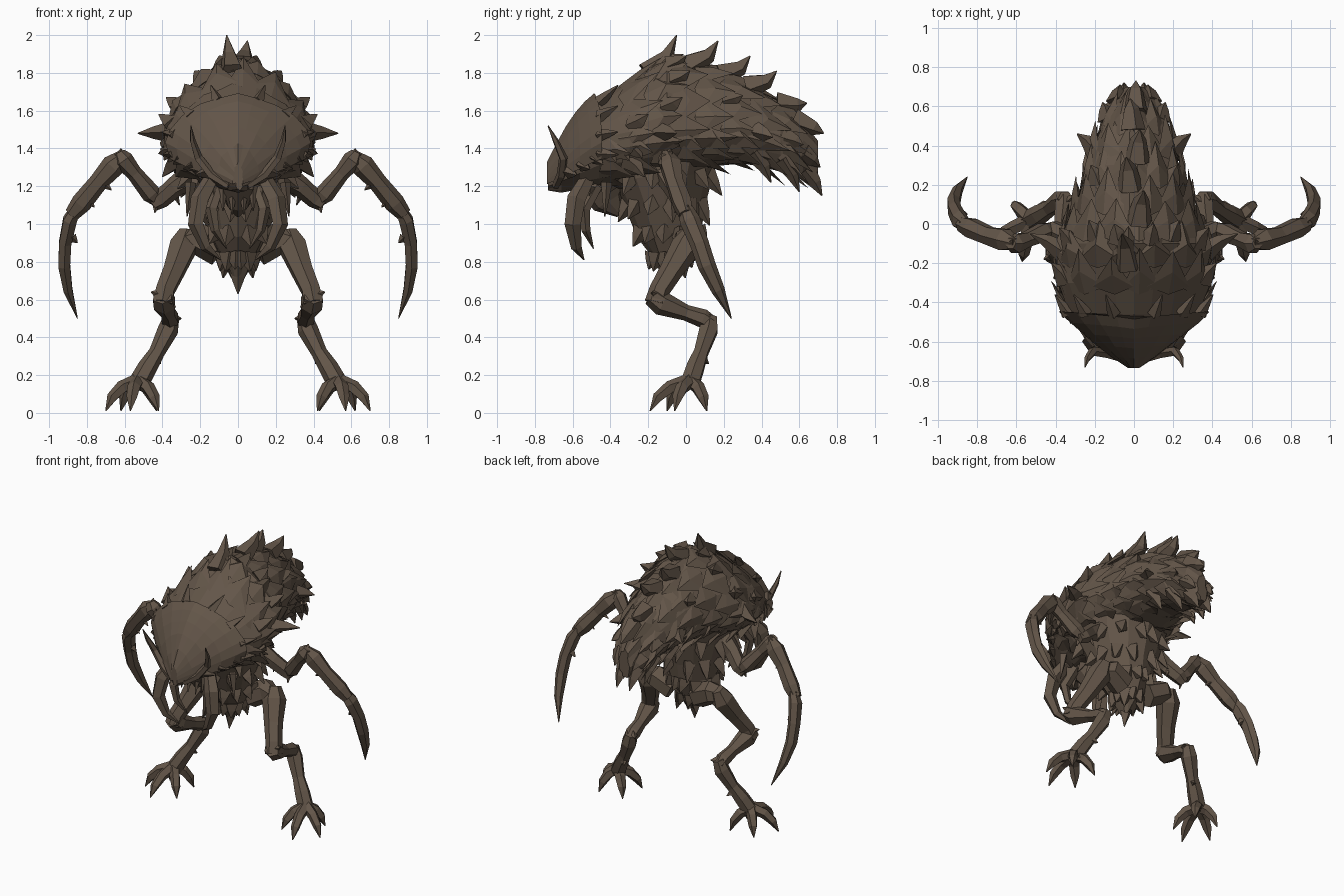
import bpy
import bmesh
import random
from math import sin, cos, pi, radians
from mathutils import Vector

random.seed(4)
if "Cube" in bpy.data.objects:
    bpy.data.objects.remove(bpy.data.objects["Cube"], do_unlink=True)

chitin = bpy.data.materials.new("brown_chitin")
colour = (0.125, 0.092, 0.066, 1)
chitin.diffuse_color = colour
chitin.use_nodes = True
shader = next(n for n in chitin.node_tree.nodes if n.type == "BSDF_PRINCIPLED")
shader.inputs["Base Color"].default_value = colour
shader.inputs["Roughness"].default_value = 0.8


def finish(bm, name, mirror=False):
    """Turn a bmesh into a flat shaded object, optionally mirrored in x."""
    bmesh.ops.recalc_face_normals(bm, faces=bm.faces)
    mesh = bpy.data.meshes.new(name)
    bm.to_mesh(mesh)
    bm.free()
    mesh.materials.append(chitin)
    obj = bpy.data.objects.new(name, mesh)
    bpy.context.collection.objects.link(obj)
    if mirror:
        obj.modifiers.new("mirror", "MIRROR").use_mirror_merge = False


def skin(bm, rings):
    """Bridge rings of points and close both ends."""
    rows = [[bm.verts.new(p) for p in ring] for ring in rings]
    for a, b in zip(rows, rows[1:]):
        for i in range(len(a)):
            j = (i + 1) % len(a)
            bm.faces.new((a[i], a[j], b[j], b[i]))
    bm.faces.new(rows[0][::-1])
    bm.faces.new(rows[-1])


def tube(bm, points, radii, sides=6, flat=1.0):
    """Tapered limb through points; flat squeezes it along the least used axis."""
    points = [Vector(p) for p in points]
    span = points[-1] - points[0]
    ref = Vector((0, 0, 0))
    ref[min(range(3), key=lambda k: abs(span[k]))] = 1
    rings = []
    for i, (p, r) in enumerate(zip(points, radii)):
        t = (points[min(i + 1, len(points) - 1)] - points[max(i - 1, 0)]).normalized()
        u = t.cross(ref).normalized()
        v = t.cross(u)
        rings.append([p + r * (u * cos(2 * pi * k / sides) + v * flat * sin(2 * pi * k / sides))
                      for k in range(sides)])
    skin(bm, rings)


def spike(bm, base, tip, r, bend=(0, 0, 0), sides=4):
    base, tip = Vector(base), Vector(tip)
    mid = base.lerp(tip, 0.5) + Vector(bend)
    tube(bm, (base, mid, tip), (r, r * 0.6, 0.003), sides)


# Hull stations: y, half width, bottom, widest height, top
HULL = [(-.73, .02, 1.18, 1.23, 1.31), (-.66, .12, 1.17, 1.29, 1.45),
        (-.56, .23, 1.18, 1.36, 1.58), (-.46, .33, 1.19, 1.43, 1.65),
        (-.30, .39, 1.22, 1.45, 1.77), (-.10, .385, 1.25, 1.48, 1.88),
        (.10, .30, 1.30, 1.49, 1.84), (.30, .24, 1.32, 1.50, 1.76),
        (.50, .17, 1.28, 1.45, 1.64), (.62, .11, 1.23, 1.39, 1.53),
        (.70, .04, 1.23, 1.33, 1.43)]


def hull(y, angle, lift=0.0):
    """Point on the hull, arched like a tent above; angle runs from the top towards +x."""
    q = min(max(y, HULL[0][0]), HULL[-1][0])
    for a, b in zip(HULL, HULL[1:]):
        if q <= b[0]:
            break
    f = (q - a[0]) / (b[0] - a[0])
    w, low, mid, top = (a[k] + (b[k] - a[k]) * f for k in range(1, 5))
    s, c = sin(angle), cos(angle)
    power = 1.25 if c > 0 else 1
    x = w * abs(s) ** power * (1 if s > 0 else -1)
    z = mid + (c ** power * (top - mid) if c > 0 else c * (mid - low))
    return Vector((x, y, z)) + lift * Vector((s, 0, c))


def scale(bm, y, angle, half, length, lift, drop=0.0):
    """Pointed armour plate that overlaps the hull behind it."""
    pts = [hull(y - 0.04, angle, .005), hull(y, angle - half), hull(y, angle + half),
           hull(y + length * 0.4, angle, lift * 0.8), hull(y + length, angle, lift)]
    pts[4].z -= drop
    f, l, r, crown, tip = (bm.verts.new(p) for p in pts)
    for face in ((f, l, crown), (f, crown, r), (l, tip, crown), (r, crown, tip),
                 (f, r, l), (l, r, tip)):
        bm.faces.new(face)


# Main body
bm = bmesh.new()
N = 18
skin(bm, [[hull(s[0], 2 * pi * k / N, random.uniform(-.012, .012)) for k in range(N)]
          for s in HULL])
finish(bm, "body_hull")

# Broad overlapping back scales, in staggered rows
bm = bmesh.new()
for row in range(7):
    y = -.32 + row * 0.135
    count = 8 if row < 5 else 6
    for k in range(count):
        angle = radians(-100 + 200 * (k + 0.5 * (row % 2)) / (count - 0.5))
        scale(bm, y, angle, radians(150 / count), random.uniform(.15, .21),
              random.uniform(.02, .045))
finish(bm, "back_scales")

# Hanging scales along the lower flanks and tail
bm = bmesh.new()
for row in range(8):
    y = -.42 + row * 0.135
    for angle in (100, 128, 156):
        scale(bm, y, radians(angle), radians(20), random.uniform(.1, .15),
              random.uniform(.02, .045), random.uniform(.02, .06))
finish(bm, "flank_scales", True)

# Head shield: raised shell with a keel and an overhanging rear rim
bm = bmesh.new()
outer, inner = [], []
for i in range(6):
    y = -.735 + i * 0.05
    outer.append([hull(y + .04 * abs(sin(a)) * i / 5, a,
                       .008 + .008 * i + (.012 if k == 6 else random.uniform(-.006, .006)))
                  for k in range(13) for a in [radians(-108 + 18 * k)]])
    inner.append([hull(y, radians(108 - 18 * k), -.03) for k in range(13)])
skin(bm, [o + n for o, n in zip(outer, inner)])
finish(bm, "head_shield")

# Ragged teeth around the shield rim
bm = bmesh.new()
for k in range(4):
    a = radians(22 + 27 * k)
    spike(bm, hull(-.46, a, .015), hull(-.36, a + .05, .045), .035)
for k in range(6):
    y = -.62 + k * 0.07
    spike(bm, hull(y, 1.85), hull(y + .04, 2.0, .04), .04)
finish(bm, "shield_spikes", True)

# Dorsal spikes that lean backwards
bm = bmesh.new()
tips = [(-.05, 2.0), (.17, 1.97), (.34, 1.89), (.48, 1.81), (.64, 1.64), (.73, 1.48)]
for i, (y, z) in enumerate(tips):
    x = (-.06 if i % 2 == 0 else .06) * (1 - i / 6)
    base = hull(y - 0.16, 0, -.02)
    spike(bm, base + Vector((x / 2, 0, 0)), (x, y, z), .07, (0, .03, -.01), 5)
finish(bm, "dorsal_spikes")

# Larger side spikes
bm = bmesh.new()
for x, y, z, a in ((.10, 0, 1.89, .3), (.23, .02, 1.81, .65), (.38, -.02, 1.67, 1.1),
                   (.53, -.05, 1.48, 1.5), (.29, .46, 1.46, 1.5), (.22, .3, 1.68, .9),
                   (.40, -.22, 1.25, 2.1), (.16, .62, 1.42, 1.4), (.42, -.2, 1.58, 1.25),
                   (.05, .72, 1.15, 2.4), (.09, .6, 1.17, 2.3), (.14, .45, 1.22, 2.3),
                   (.07, .71, 1.3, 1.7)):
    spike(bm, hull(y - .09, a, -.02), (x, y, z), .055, (0, .01, 0))
finish(bm, "side_spikes", True)

# Torso tapering to a point below: height, centre y, half depth, half width
TORSO = [(1.48, -.1, .30, .32), (1.25, -.13, .27, .27), (1.1, -.11, .21, .22),
         (.95, -.09, .17, .16), (.82, -.08, .10, .085), (.72, -.08, .04, .035)]
bm = bmesh.new()
skin(bm, [[(w * sin(2 * pi * k / 12), c + d * cos(2 * pi * k / 12),
            z + random.uniform(-.02, .02)) for k in range(12)] for z, c, d, w in TORSO])
spike(bm, (0, -.08, .8), (0, -.1, .63), .06)
finish(bm, "torso")

# Downward thorns around the torso
bm = bmesh.new()
for row, (z, c, d, w) in enumerate(TORSO[1:5]):
    for k in range(6):
        a = pi * (k + 0.3 + 0.4 * (row % 2)) / 6
        out = Vector((w * sin(a), d * cos(a), 0))
        base = Vector((0, c, z + .02)) + out * 0.88
        spike(bm, base, base + out * 0.32 + Vector((0, 0, random.uniform(-.13, -.07))), .055)
finish(bm, "torso_thorns", True)

# Small jaw with fangs and large curved mandibles
bm = bmesh.new()
tube(bm, ((0, -.42, 1.28), (0, -.44, 1.19), (0, -.41, 1.12), (0, -.35, 1.05)),
     (.17, .14, .09, .02), 8, .8)
finish(bm, "jaw")
bm = bmesh.new()
tube(bm, ((.14, -.52, 1.24), (.2, -.58, 1.13), (.22, -.6, 1.0), (.17, -.58, .88), (.09, -.54, .81)),
     (.04, .052, .045, .03, .003), 5)
tube(bm, ((.1, -.47, 1.2), (.14, -.54, 1.08), (.12, -.53, .97), (.06, -.49, .87)),
     (.03, .035, .025, .003), 5)
for i in range(3):
    spike(bm, (.03 + .05 * i, -.5, 1.2), (.03 + .05 * i, -.53, 1.05 + .02 * i), .028)
spike(bm, (.25, -.42, 1.22), (.27, -.43, 1.04), .03)
finish(bm, "mandibles", True)

# Curved horns beside the face
bm = bmesh.new()
tube(bm, ((.05, -.69, 1.2), (.14, -.66, 1.26), (.21, -.65, 1.35), (.24, -.69, 1.44), (.25, -.73, 1.52)),
     (.02, .025, .024, .016, .003), 5)
finish(bm, "face_horns", True)

# Arms ending in scythe blades
bm = bmesh.new()
tube(bm, ((.22, -.1, 1.27), (.33, -.07, 1.2), (.41, -.03, 1.13), (.45, -.03, 1.1)),
     (.075, .055, .05, .035))
tube(bm, ((.41, -.02, 1.11), (.46, -.04, 1.16), (.55, -.08, 1.27), (.61, -.1, 1.34), (.63, -.1, 1.38)),
     (.03, .052, .042, .055, .03))
tube(bm, ((.6, -.1, 1.37), (.66, -.08, 1.31), (.74, -.06, 1.22), (.83, -.02, 1.11), (.88, 0, 1.05)),
     (.03, .062, .05, .055, .04))
finish(bm, "arms", True)
bm = bmesh.new()
tube(bm, ((.85, -.01, 1.1), (.89, .02, 1.02), (.915, .07, .9), (.92, .11, .78), (.9, .17, .65), (.85, .24, .5)),
     (.035, .055, .05, .048, .036, .003), 6, .75)
finish(bm, "arm_blades", True)
bm = bmesh.new()
for base, tip in (((.62, -.1, 1.36), (.62, -.08, 1.4)), ((.87, 0, 1.05), (.89, .01, 1.1)),
                  ((.43, -.03, 1.13), (.44, -.06, 1.06)), ((.88, .05, .93), (.85, .05, .9)),
                  ((.72, -.06, 1.22), (.67, -.07, 1.18)),
                  ((.8, -.03, 1.13), (.76, -.04, 1.09)), ((.35, -.06, 1.2), (.31, -.04, 1.1))):
    spike(bm, base, tip, .028)
finish(bm, "arm_thorns", True)

# Legs: thigh, backward shank, shin
bm = bmesh.new()
tube(bm, ((.1, 0, .86), (.22, .02, .92), (.29, -.01, .91)), (.085, .08, .05))
tube(bm, ((.27, .03, .96), (.29, 0, .88), (.34, -.08, .75), (.385, -.14, .65), (.4, -.16, .58)),
     (.045, .08, .062, .055, .06))
tube(bm, ((.4, -.18, .62), (.39, -.13, .58), (.37, 0, .53), (.36, .09, .5), (.36, .14, .47)),
     (.055, .065, .042, .05, .04))
tube(bm, ((.35, .13, .51), (.37, .12, .44), (.43, .08, .32), (.48, .05, .24), (.53, .02, .15)),
     (.04, .055, .042, .052, .055))
for base, tip in (((.4, -.15, .62), (.46, -.18, .64)), ((.36, .1, .5), (.3, .15, .5)),
                  ((.45, .07, .3), (.41, .12, .26)), ((.38, -.14, .58), (.33, -.16, .56))):
    spike(bm, base, tip, .04)
finish(bm, "legs", True)

# Splayed, arched, clawed toes
bm = bmesh.new()
for x, y in ((.42, -.10), (.57, -.19), (.70, -.06), (.62, .11), (.43, .11)):
    heel, tip = Vector((.53, .02, .17)), Vector((x, y, .01))
    tube(bm, (heel, heel.lerp(tip, .5) + Vector((0, 0, .045)),
              heel.lerp(tip, .8) + Vector((0, 0, .04)), tip), (.04, .036, .03, .003), 5)
finish(bm, "toes", True)
